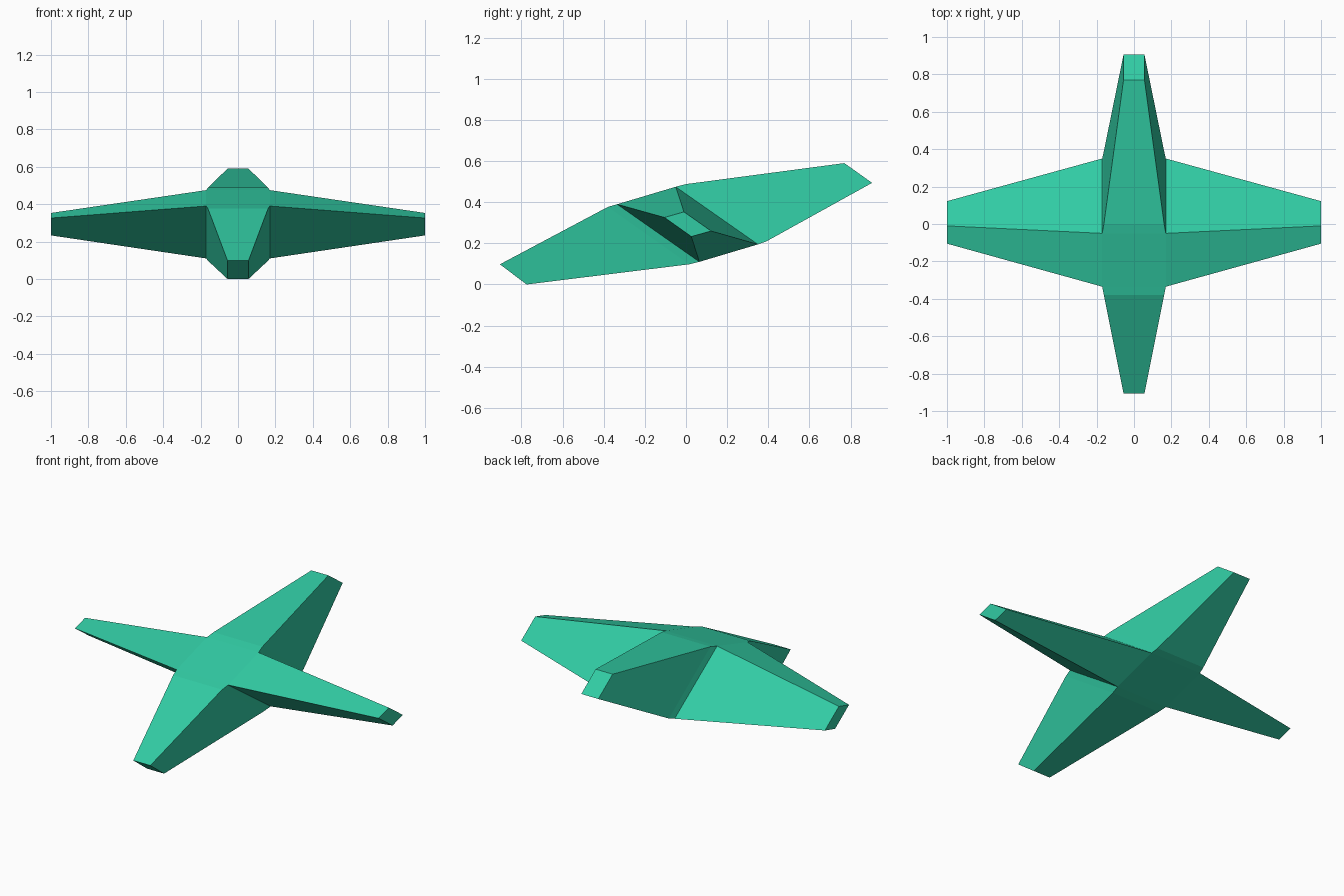
import bpy
import bmesh

cube = bpy.data.objects.get("Cube")
if cube:
    bpy.data.objects.remove(cube, do_unlink=True)

# Single flat colour
COLOUR = (0.031, 0.60, 0.37, 1.0)
mat = bpy.data.materials.new("sea_green")
mat.use_nodes = True
mat.diffuse_color = COLOUR
mat.node_tree.nodes["Principled BSDF"].inputs["Base Color"].default_value = COLOUR

bm = bmesh.new()

# Slanted core section as (y, z): front top, back top, back bottom, front bottom
CORE_X = 0.17
CORE = [(-0.335, 0.39), (-0.05, 0.475), (0.35, 0.195), (0.065, 0.11)]
right = [bm.verts.new((-CORE_X, y, z)) for y, z in CORE]
left = [bm.verts.new((CORE_X, y, z)) for y, z in CORE]


def extend(root, sections):
    """Loft a closed ring of four vertices through sections, then cap it."""
    ring = root
    for points in sections:
        new = [bm.verts.new(p) for p in points]
        for i in range(4):
            j = (i + 1) % 4
            bm.faces.new((ring[i], ring[j], new[j], new[i]))
        ring = new
    bm.faces.new(ring)


def edge_pair(x, upper, lower):
    """Four corners spanning -x to x between an upper and a lower edge."""
    return [(-x, *upper), (x, *upper), (x, *lower), (-x, *lower)]


# Top and bottom of the core
for a, b in ((0, 1), (2, 3)):
    bm.faces.new((right[a], right[b], left[b], left[a]))

# Side arms, tapering to a small slanted tip
TIP = [(-0.105, 0.326), (-0.01, 0.353), (0.122, 0.26), (0.026, 0.233)]
for ring, x in ((right, -1.0), (left, 1.0)):
    extend(ring, [[(x, y, z) for y, z in TIP]])

# Front arm, sloping down, with a short shoulder at the root
extend([right[0], left[0], left[3], right[3]],
       [edge_pair(0.161, (-0.38, 0.377), (0.015, 0.098)),
        edge_pair(0.056, (-0.905, 0.098), (-0.775, 0.0))])

# Back arm, sloping up
extend([right[1], left[1], left[2], right[2]],
       [edge_pair(0.161, (0.0, 0.488), (0.39, 0.209)),
        edge_pair(0.056, (0.77, 0.59), (0.905, 0.494))])

bmesh.ops.recalc_face_normals(bm, faces=bm.faces)
mesh = bpy.data.meshes.new("four_point_star")
bm.to_mesh(mesh)
bm.free()
mesh.materials.append(mat)
star = bpy.data.objects.new("four_point_star", mesh)
bpy.context.collection.objects.link(star)
